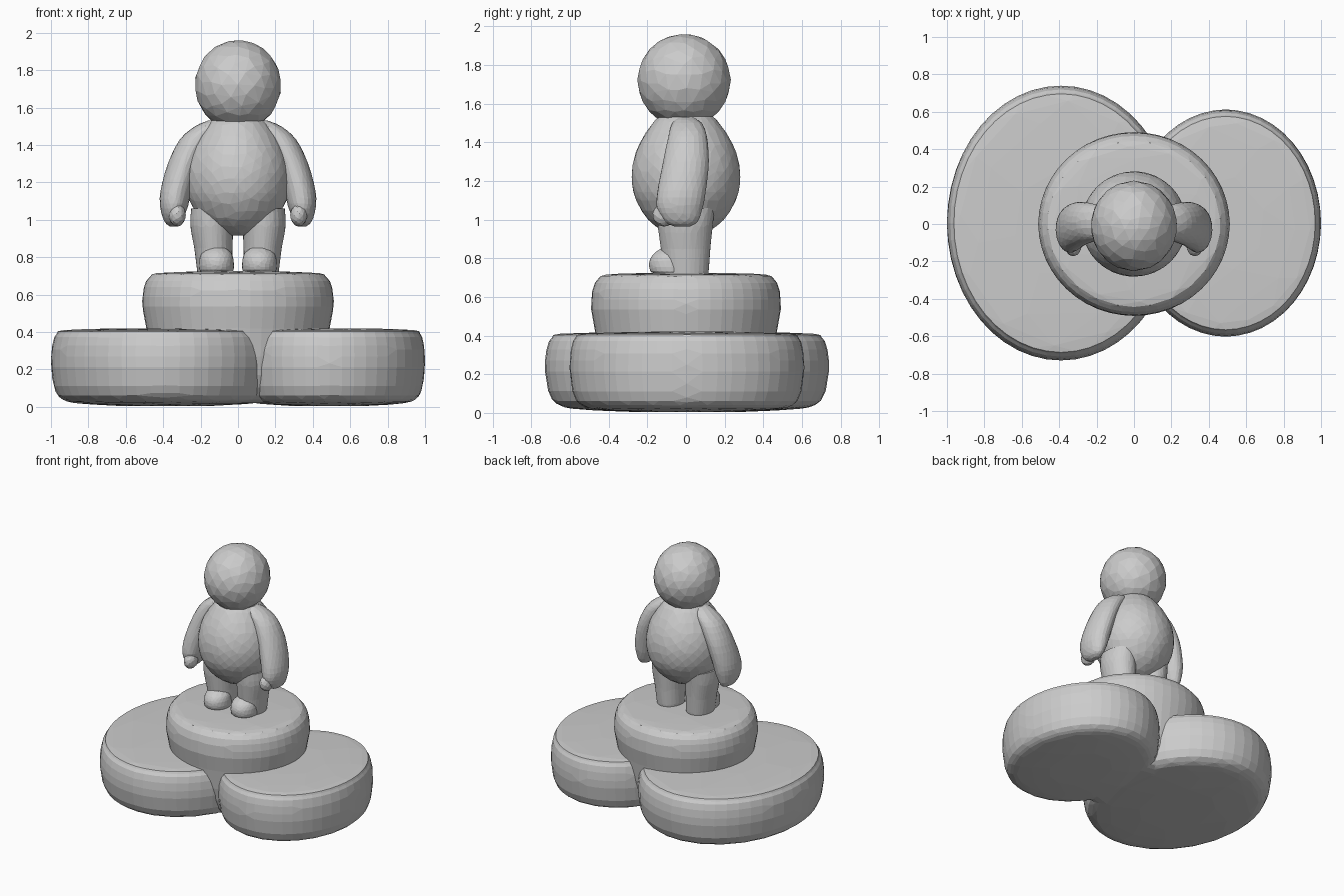
import bpy, bmesh, math

if "Cube" in bpy.data.objects:
    bpy.data.objects.remove(bpy.data.objects["Cube"])


def spline(p0, p1, p2, p3, t):
    # Catmull-Rom blend of ring tuples
    return tuple(0.5 * (2 * b + (c - a) * t + (2 * a - 5 * b + 4 * c - d) * t * t
                        + (3 * b - a - 3 * c + d) * t ** 3)
                 for a, b, c, d in zip(p0, p1, p2, p3))


def finish(obj, mirror, ratio):
    if mirror:
        obj.modifiers.new("Mirror", 'MIRROR')
    # Collapse to the irregular facets of a sculpted, reduced mesh
    obj.modifiers.new("Facets", 'DECIMATE').ratio = ratio
    return obj


def new_object(name, bm):
    bmesh.ops.recalc_face_normals(bm, faces=bm.faces)
    mesh = bpy.data.meshes.new(name)
    bm.to_mesh(mesh)
    bm.free()
    obj = bpy.data.objects.new(name, mesh)
    bpy.context.collection.objects.link(obj)
    return obj


def loft(name, rings, mirror=False, ratio=0.4, segs=48, steps=3):
    # rings: (centre x, centre y, z, radius x, radius y), bottom to top
    pts = [rings[0]] + rings + [rings[-1]]
    path = [spline(*pts[i:i + 4], s / steps)
            for i in range(len(rings) - 1) for s in range(steps)] + [rings[-1]]
    bm = bmesh.new()
    loops = []
    for cx, cy, z, rx, ry in path:
        loops.append([bm.verts.new((cx + rx * math.cos(2 * math.pi * k / segs),
                                    cy + ry * math.sin(2 * math.pi * k / segs), z))
                      for k in range(segs)])
    for a, b in zip(loops, loops[1:]):
        for k in range(segs):
            n = (k + 1) % segs
            bm.faces.new((a[k], a[n], b[n], b[k]))
    bm.faces.new(loops[0][::-1])
    bm.faces.new(loops[-1])
    return finish(new_object(name, bm), mirror, ratio)


def ball(name, centre, size, mirror=False, ratio=0.6):
    bm = bmesh.new()
    bmesh.ops.create_icosphere(bm, subdivisions=4, radius=1)
    bmesh.ops.scale(bm, vec=size, verts=bm.verts)
    bmesh.ops.translate(bm, vec=centre, verts=bm.verts)
    return finish(new_object(name, bm), mirror, ratio)


# Two wide cushion stones
STONE = [(0.005, 0.40), (0.018, 0.75), (0.04, 0.90), (0.10, 0.97), (0.23, 1.0),
         (0.34, 0.985), (0.39, 0.95), (0.41, 0.88), (0.42, 0.40)]
for name, cx, cy, rx, ry in (("large_stone", -0.39, 0.005, 0.61, 0.735),
                             ("small_stone", 0.49, 0.005, 0.51, 0.607)):
    loft(name, [(cx, cy, z, rx * f, ry * f) for z, f in STONE])

# Upper stone, tapering down between the two cushions
UPPER = [(0.02, 0.28), (0.04, 0.36), (0.12, 0.425), (0.25, 0.465), (0.42, 0.49),
         (0.55, 0.512), (0.65, 0.50), (0.69, 0.475), (0.715, 0.43), (0.725, 0.20)]
loft("upper_stone", [(0, 0, z, r, r * 0.96) for z, r in UPPER])

# Round torso
TORSO = [(0.915, 0.05), (0.935, 0.11), (1.0, 0.195), (1.1, 0.258), (1.2, 0.28),
         (1.3, 0.273), (1.4, 0.237), (1.5, 0.172), (1.56, 0.11)]
loft("torso", [(0, 0, z, r, r) for z, r in TORSO], ratio=0.3)

# Head
ball("head", (0, -0.01, 1.72), (0.23, 0.24, 0.24), ratio=0.25)

# Legs and feet
loft("leg", [(0.125, 0.0, 0.70, 0.09, 0.11), (0.125, 0.0, 0.74, 0.095, 0.118),
             (0.132, -0.002, 0.85, 0.102, 0.128), (0.14, -0.004, 0.97, 0.115, 0.142),
             (0.14, 0.0, 1.06, 0.11, 0.15)], mirror=True, ratio=0.3)
loft("foot", [(0.115, -0.07, 0.72, 0.08, 0.09), (0.115, -0.08, 0.735, 0.092, 0.105),
              (0.115, -0.085, 0.78, 0.092, 0.105), (0.115, -0.08, 0.82, 0.08, 0.09),
              (0.115, -0.07, 0.85, 0.05, 0.06)], mirror=True, ratio=0.3)

# Arms hanging beside the torso, with hands curled inward at the front
loft("arm", [(0.345, -0.02, 0.965, 0.02, 0.04), (0.348, -0.025, 0.99, 0.045, 0.085),
             (0.343, -0.032, 1.06, 0.072, 0.118), (0.332, -0.022, 1.15, 0.083, 0.125),
             (0.29, 0.0, 1.30, 0.085, 0.118), (0.225, 0.008, 1.43, 0.085, 0.10),
             (0.16, 0.005, 1.50, 0.07, 0.075), (0.13, 0.0, 1.53, 0.03, 0.035)],
     mirror=True, ratio=0.3)
ball("hand", (0.325, -0.112, 1.025), (0.045, 0.06, 0.06), mirror=True, ratio=0.1)
